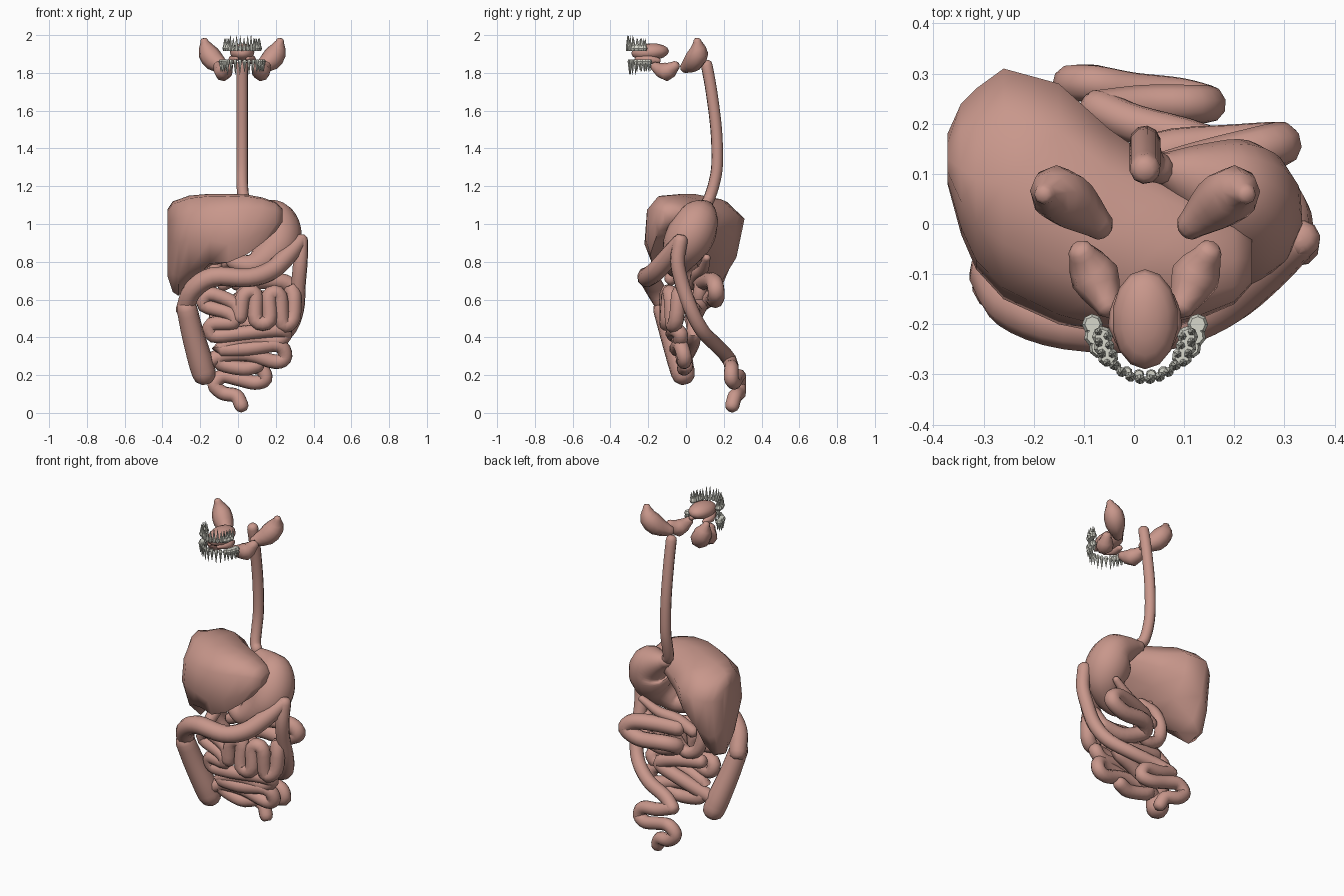
import bpy, bmesh, math
from mathutils import Vector, Matrix


def material(name, rgb):
    m = bpy.data.materials.new(name)
    m.diffuse_color = (*rgb, 1)
    return m


FLESH = material("flesh", (0.58, 0.31, 0.26))
ENAMEL = material("enamel", (0.68, 0.68, 0.6))


def finish(name, bm, mat=FLESH, angle=50):
    bmesh.ops.recalc_face_normals(bm, faces=bm.faces[:])
    me = bpy.data.meshes.new(name)
    bm.to_mesh(me)
    bm.free()
    me.materials.append(mat)
    me.shade_smooth()
    me.set_sharp_from_angle(angle=math.radians(angle))
    ob = bpy.data.objects.new(name, me)
    bpy.context.collection.objects.link(ob)
    return ob


def loft(name, rings, angle=50):
    bm = bmesh.new()
    loops = [[bm.verts.new(p) for p in r] for r in rings]
    n = len(loops[0])
    for a, b in zip(loops, loops[1:]):
        for i in range(n):
            bm.faces.new((a[i], a[(i + 1) % n], b[(i + 1) % n], b[i]))
    bm.faces.new(loops[0][::-1])
    bm.faces.new(loops[-1])
    return finish(name, bm, angle=angle)


def tube(name, pts, radii, sides=10, steps=4):
    """Round-ended tube through pts, with one radius or one per point."""
    if not isinstance(radii, (list, tuple)):
        radii = [radii] * len(pts)
    k = [Vector((*p, r)) for p, r in zip(pts, radii)]
    k = [2 * k[0] - k[1]] + k + [2 * k[-1] - k[-2]]
    path = []
    for i in range(1, len(k) - 2):
        a, b, c, d = k[i - 1:i + 3]
        for s in range(steps):
            t = s / steps
            path.append(0.5 * (2 * b + (c - a) * t + (2 * a - 5 * b + 4 * c - d) * t * t
                               + (3 * b - a - 3 * c + d) * t ** 3))
    path.append(k[-2])
    cen = [v.to_3d() for v in path]
    rad = [v[3] for v in path]
    # rounded ends
    d0, d1 = (cen[0] - cen[1]).normalized(), (cen[-1] - cen[-2]).normalized()
    r0, r1 = rad[0], rad[-1]
    cen = [cen[0] + d0 * r0 * .85, cen[0] + d0 * r0 * .5] + cen + \
          [cen[-1] + d1 * r1 * .5, cen[-1] + d1 * r1 * .85]
    rad = [r0 * .5, r0 * .87] + rad + [r1 * .87, r1 * .5]
    rings, side = [], None
    for i, c in enumerate(cen):
        t = (cen[min(i + 1, len(cen) - 1)] - cen[max(i - 1, 0)]).normalized()
        side = t.orthogonal() if side is None else side - t * side.dot(t)
        side.normalize()
        up = t.cross(side)
        rings.append([c + rad[i] * (side * math.cos(2 * math.pi * j / sides)
                                    + up * math.sin(2 * math.pi * j / sides)) for j in range(sides)])
    return loft(name, rings)


# Liver: wedge sections along x, (x, y0, y1, z0, z1, how far the low point sits to the back)
front_low = [(0, .25), (.03, .75), (.2, .97), (.5, 1), (.8, .93), (1, .7), (.97, .5), (.75, .28), (.4, .14), (.08, 0)]
back_low = [(0, .55), (.05, .8), (.25, .97), (.5, 1), (.8, .93), (1, .75), (.9, .3), (.75, .05), (.5, 0), (.2, .2)]
sections = [(-.372, .08, .18, .72, 1.08, 1), (-.345, -.02, .24, .64, 1.12, 1), (-.315, -.09, .27, .62, 1.13, 1),
            (-.26, -.15, .31, .67, 1.15, .9), (-.15, -.20, .28, .75, 1.16, .5), (-.05, -.22, .19, .79, 1.16, .1),
            (.05, -.215, .12, .84, 1.155, 0), (.13, -.19, .07, .90, 1.14, 0),
            (.20, -.16, .02, .96, 1.115, 0), (.235, -.12, -.02, 1.01, 1.08, 0)]
rings = []
for x, y0, y1, z0, z1, m in sections:
    ring = []
    for (u, v), (p, q) in zip(front_low, back_low):
        ring.append((x, y0 + (y1 - y0) * (u + (p - u) * m), z0 + (z1 - z0) * (v + (q - v) * m)))
    rings.append(ring)
loft("liver", rings, 70)

# Gallbladder and pancreas
tube("gallbladder", [(-.13, -.08, .71), (-.12, -.03, .76), (-.09, .03, .82)], [.035, .035, .015])
tube("pancreas", [(-.08, .05, .68), (.02, .06, .73), (.12, .09, .76), (.22, .11, .82)], [.035, .035, .03, .02])

# Oesophagus and stomach
tube("oesophagus", [(.022, .11, 1.84), (.022, .135, 1.7), (.022, .16, 1.5), (.022, .165, 1.32),
                    (.022, .15, 1.22), (.03, .125, 1.14), (.05, .11, 1.11)], .031)
tube("stomach", [(.06, .11, 1.09), (.13, .09, 1.06), (.19, .065, 1.02), (.21, .03, .95), (.2, -.01, .88),
                 (.15, -.04, .82), (.08, -.05, .78), (.0, -.03, .79), (-.05, 0, .81)],
     [.035, .075, .112, .127, .118, .09, .065, .045, .03], sides=14)

# Small intestine: duodenum, jejunum, ileum
tube("duodenum", [(-.05, 0, .81), (-.12, .03, .77), (-.15, .05, .68), (-.12, .06, .58),
                  (-.04, .06, .55), (.02, .07, .62), (.03, .08, .68)], .036)
tube("jejunum_back", [(.0, .08, .69), (.13, .12, .70), (.25, .15, .69), (.29, .16, .64), (.2, .155, .60),
                      (.05, .14, .61), (0, .08, .58), (.12, .05, .53), (.25, .03, .55)], .045)
tube("jejunum_front", [(.25, .03, .55), (.29, -.03, .65),
                       (.29, -.05, .5), (.235, -.07, .47), (.22, -.08, .62), (.165, -.09, .62), (.165, -.1, .49),
                       (.095, -.1, .49), (.09, -.09, .63), (.03, -.1, .62), (.01, -.1, .51)], .041)
tube("ileum", [(.01, -.1, .51), (-.02, -.09, .58), (-.15, -.08, .63), (-.18, -.07, .57), (-.05, -.09, .53),
               (-.02, -.09, .48), (-.14, -.06, .47), (-.13, -.05, .41), (0, -.07, .42), (.2, -.06, .44),
               (.25, -.03, .42), (.2, -.03, .38), (.05, -.04, .39), (-.1, -.03, .34), (.05, -.05, .34),
               (.21, -.03, .36), (.25, -.01, .30), (.2, -.01, .27), (.05, -.02, .31), (-.09, -.01, .30),
               (-.09, .0, .26), (.03, -.01, .235), (.1, .0, .25)], .039)
tube("ileum_back_loops", [(-.12, .03, .5), (.05, .04, .47), (.15, .04, .42), (.02, .03, .36), (-.16, -.02, .27)], .04)

# Large intestine
tube("ascending_colon", [(-.27, -.12, .55), (-.24, -.08, .42), (-.20, -.035, .28), (-.18, -.015, .21)],
     [.055, .06, .066, .064])
tube("transverse_colon", [(-.28, -.10, .55), (-.24, -.16, .65), (-.13, -.2, .72), (.05, -.205, .715),
                          (.17, -.16, .75), (.26, -.09, .83), (.33, -.035, .91)],
     [.05, .052, .052, .05, .052, .05, .036])
tube("descending_colon", [(.333, -.03, .91), (.33, -.045, .8), (.32, -.02, .68), (.31, .03, .54), (.26, .09, .43),
                          (.14, .16, .36), (0, .2, .32), (-.07, .23, .28)], .039)
tube("sigmoid_colon", [(-.07, .23, .28), (.02, .24, .25), (.12, .24, .235), (.145, .24, .18), (.09, .255, .16),
                       (0, .265, .18), (-.08, .28, .195), (-.125, .28, .15), (-.08, .28, .105),
                       (-.01, .26, .09), (.018, .245, .04)], .038)

# Tongue
bm = bmesh.new()
bmesh.ops.create_uvsphere(bm, u_segments=14, v_segments=8, radius=1, matrix=Matrix.Translation((.022, -.19, 1.91))
                          @ Matrix.Rotation(math.radians(4), 4, 'X') @ Matrix.Diagonal((.066, .1, .046, 1)))
finish("tongue", bm)

# Salivary glands, mirrored about the head's middle
CX = .022
for s, side in ((1, "left"), (-1, "right")):
    def m(pts):
        return [(CX + s * x, y, z) for x, y, z in pts]
    tube("parotid_gland_" + side, m([(.20, .06, 1.965), (.182, .065, 1.91), (.145, .04, 1.86), (.095, 0, 1.83)]),
         [.022, .053, .055, .032], sides=8, steps=2)
    tube("submandibular_gland_" + side, m([(.125, -.06, 1.835), (.1, -.105, 1.805), (.075, -.16, 1.83)]),
         [.028, .05, .028], sides=8, steps=2)
    tube("sublingual_gland_" + side, m([(.045, -.15, 1.865), (.05, -.2, 1.87), (.03, -.26, 1.875)]),
         [.016, .024, .012], sides=8, steps=2)


# Teeth: crown plus pointed roots, set around a half-ellipse arch
def teeth(name, up, yc, a, b, z):
    bm = bmesh.new()
    for i in range(14):
        t = math.radians(-4 + 188 * (i + .5) / 14)
        k = abs(i - 6.5)
        molar = k > 4
        w = .019 if molar else .010
        base = Matrix.Translation((CX + a * math.cos(t), yc - b * math.sin(t), z)) \
            @ Matrix.Rotation(-t + math.pi / 2, 4, 'Z') @ Matrix.Diagonal((1, 1, up, 1))
        d = w if molar else .009
        for r1, r2, zc, h in ((.8, 1.1, .006, .012), (1.1, .75, .021, .018)):
            bmesh.ops.create_cone(bm, cap_ends=True, segments=8, radius1=r1, radius2=r2, depth=h,
                                  matrix=base @ Matrix.Translation((0, 0, zc)) @ Matrix.Diagonal((w, d, 1, 1)))
        roots = ((-.5, -.4), (.5, -.4), (0, .5)) if molar else ((0, 0),)
        length = .038 if molar else .055 if i % 3 else .042
        for rx, ry in roots:
            bmesh.ops.create_cone(bm, cap_ends=True, segments=6, radius1=.008, radius2=.001, depth=length,
                                  matrix=base @ Matrix.Translation((rx * w, ry * d, .027 + length / 2)))
    return finish(name, bm, ENAMEL, 40)


teeth("upper_teeth", 1, -.22, .085, .09, 1.917)
teeth("lower_teeth", -1, -.195, .105, .105, 1.872)
